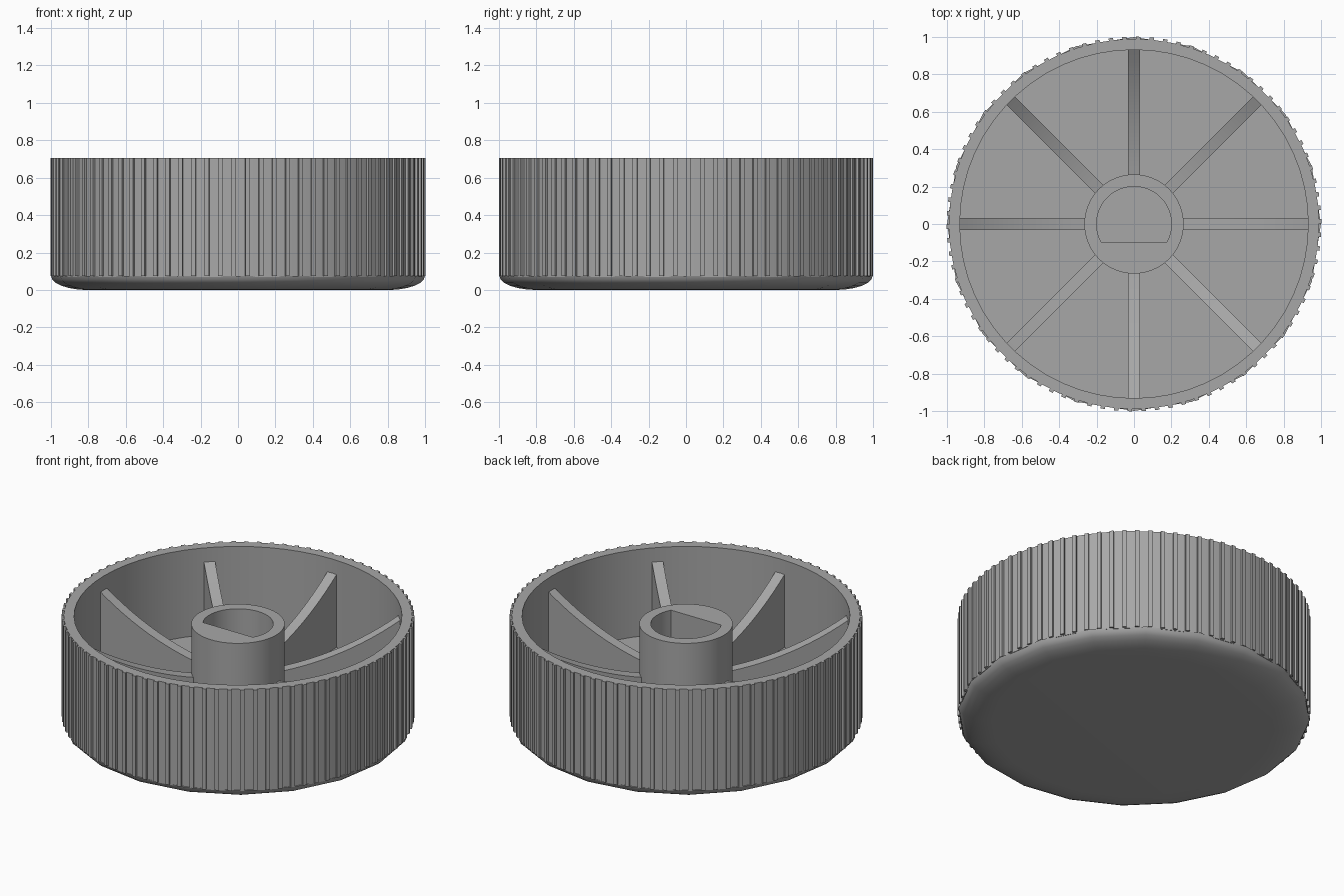
import bpy, bmesh, math
from mathutils import Matrix

cube = bpy.data.objects.get("Cube")
if cube:
    bpy.data.objects.remove(cube, do_unlink=True)

grey = bpy.data.materials.new("plain grey")
grey.use_nodes = True
GREY = (0.39, 0.39, 0.39, 1)
grey.diffuse_color = GREY
grey.node_tree.nodes["Principled BSDF"].inputs["Base Color"].default_value = GREY

HEIGHT, FLOOR, WAIST = 0.705, 0.16, 0.075
INNER, HUB, HUB_TOP = 0.93, 0.265, 0.655


def finish(name, bm, smooth=None):
    bmesh.ops.recalc_face_normals(bm, faces=bm.faces)
    mesh = bpy.data.meshes.new(name)
    bm.to_mesh(mesh)
    bm.free()
    mesh.materials.append(grey)
    obj = bpy.data.objects.new(name, mesh)
    bpy.context.collection.objects.link(obj)
    if smooth:
        bpy.ops.object.select_all(action='DESELECT')
        obj.select_set(True)
        bpy.context.view_layer.objects.active = obj
        bpy.ops.object.shade_smooth_by_angle(angle=math.radians(smooth))
    return obj


def circle(radius, sides):
    return [(radius * math.cos(math.tau * i / sides),
             radius * math.sin(math.tau * i / sides)) for i in range(sides)]


def bridge(bm, loops):
    """Join successive vertex loops with quads."""
    for a, b in zip(loops, loops[1:]):
        for i in range(len(a)):
            j = (i + 1) % len(a)
            bm.faces.new((a[i], a[j], b[j], b[i]))


def ring(bm, points, z):
    return [bm.verts.new((x, y, z)) for x, y in points]


# Domed underside: quarter-ellipse edge around a flat disc
bm = bmesh.new()
steps = 6
loops = []
for k in range(steps + 1):
    t = math.pi / 2 * k / steps
    loops.append(ring(bm, circle(0.8 + 0.198 * math.sin(t), 20),
                      WAIST * (1 - math.cos(t))))
bridge(bm, loops)
bm.faces.new(loops[0])
bm.faces.new(loops[-1])
finish("rounded_base", bm, 35)

# Hollow cup wall with its floor
bm = bmesh.new()
SIDES = 60
outer, inner = circle(0.988, SIDES), circle(INNER, SIDES)
loops = [ring(bm, outer, WAIST - 0.005), ring(bm, outer, HEIGHT),
         ring(bm, inner, HEIGHT), ring(bm, inner, FLOOR)]
bridge(bm, loops)
bm.faces.new(loops[0])
bm.faces.new(loops[-1])
finish("cup_wall", bm, 30)

# Grip ridges around the outside
bm = bmesh.new()
RIDGES = 86
for i in range(RIDGES):
    turn = Matrix.Rotation(math.tau * (i + 0.2) / RIDGES, 4, 'Z')
    place = Matrix.Translation((0.985, 0, (WAIST + HEIGHT) / 2))
    size = Matrix.Diagonal((0.03, 0.024, HEIGHT - WAIST, 1))
    bmesh.ops.create_cube(bm, size=1, matrix=turn @ place @ size)
finish("grip_ridges", bm)

# Central hub with a D-shaped shaft socket
bm = bmesh.new()
SIDES = 48
rim = circle(HUB, SIDES)
FLAT = -0.1
socket = []
for x, y in rim:
    # points below the flat slide along it, so both loops keep equal counts
    s = 0.2 / HUB
    x, y = x * s, y * s
    if y < FLAT:
        x, y = x * FLAT / y, FLAT
    socket.append((x, y))
loops = [ring(bm, rim, FLOOR - 0.01), ring(bm, rim, HUB_TOP),
         ring(bm, socket, HUB_TOP), ring(bm, socket, FLOOR)]
bridge(bm, loops)
bm.faces.new(loops[0])
bm.faces.new(loops[-1])
finish("hub", bm, 30)

# Eight ribs whose tops sweep up in an arc from hub to wall
bm = bmesh.new()
ARC, LOW, HALF = 1.67, 0.334, 0.032
start, end, cuts = HUB - 0.01, INNER + 0.005, 12
profile = [(end, FLOOR - 0.01), (start, FLOOR - 0.01)]
for k in range(cuts + 1):
    r = start + (end - start) * k / cuts
    profile.append((r, LOW + ARC - math.sqrt(ARC ** 2 - r ** 2)))
for i in range(8):
    turn = Matrix.Rotation(math.tau * i / 8, 4, 'Z')
    sides = []
    for y in (-HALF, HALF):
        verts = [bm.verts.new((r, y, z)) for r, z in profile]
        bmesh.ops.transform(bm, matrix=turn, verts=verts)
        bm.faces.new(verts)
        sides.append(verts)
    bridge(bm, sides)
finish("ribs", bm, 25)
